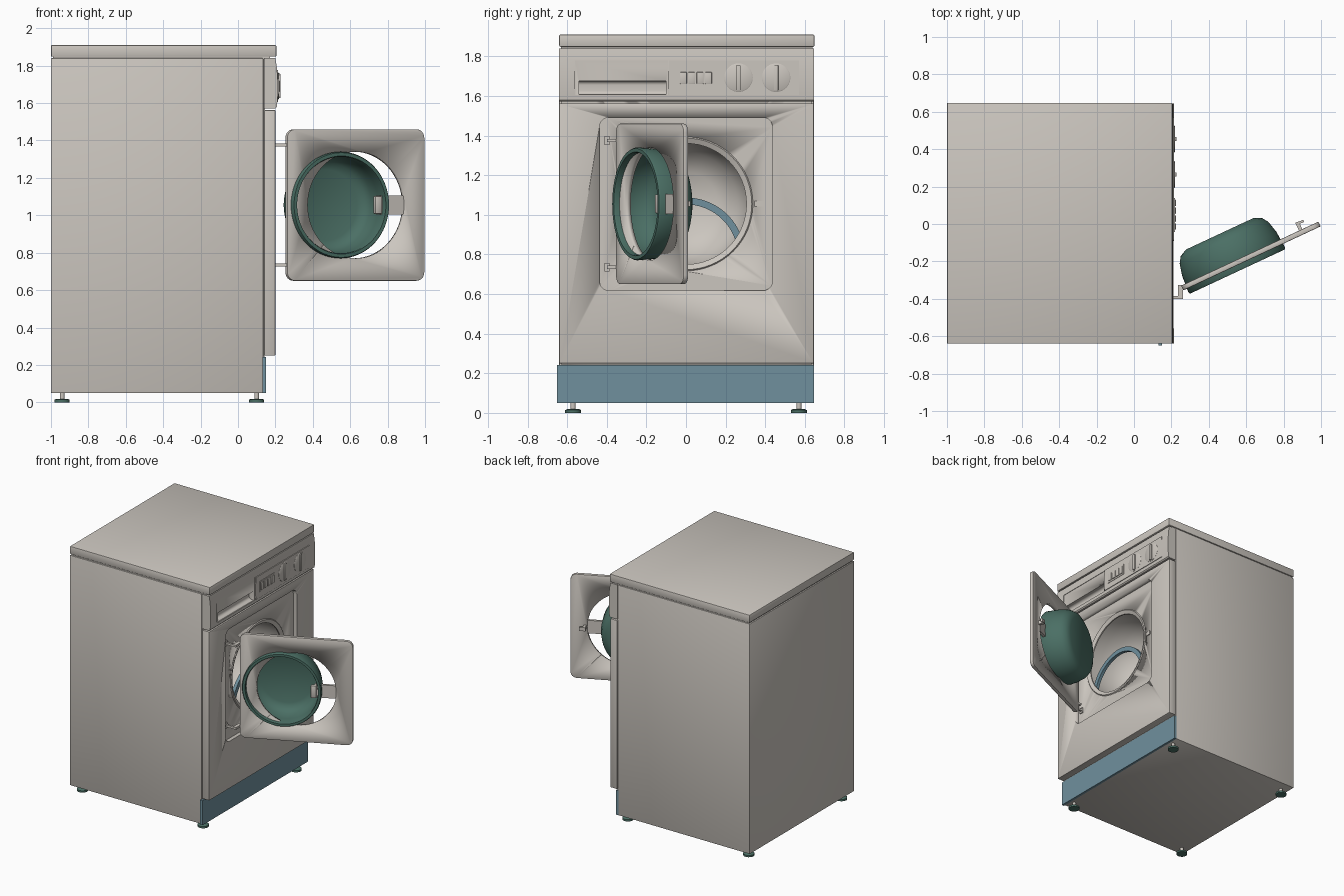
import bpy, bmesh
from math import sin, cos, pi, radians
from mathutils import Matrix, Vector

if "Cube" in bpy.data.objects:
    bpy.data.objects.remove(bpy.data.objects["Cube"])


def material(name, rgb):
    m = bpy.data.materials.new(name)
    m.use_nodes = True
    m.diffuse_color = (*rgb, 1)
    m.node_tree.nodes["Principled BSDF"].inputs["Base Color"].default_value = (*rgb, 1)
    return m


GREY = material("warm grey enamel", (0.60, 0.565, 0.52))
BLUE = material("slate blue", (0.16, 0.28, 0.34))
GREEN = material("dark green", (0.07, 0.16, 0.13))


def finish(name, bm, mat, smooth=True):
    bmesh.ops.recalc_face_normals(bm, faces=bm.faces)
    mesh = bpy.data.meshes.new(name)
    bm.to_mesh(mesh)
    bm.free()
    ob = bpy.data.objects.new(name, mesh)
    bpy.context.collection.objects.link(ob)
    mesh.materials.append(mat)
    if smooth:
        bpy.ops.object.select_all(action="DESELECT")
        ob.select_set(True)
        bpy.context.view_layer.objects.active = ob
        bpy.ops.object.shade_smooth_by_angle(angle=radians(35))
    return ob


def box(name, lo, hi, mat=GREY, round_axis=None, radius=0.0, edge=0.0):
    """Box between two corners; rounds edges along one axis, then all edges."""
    bm = bmesh.new()
    bmesh.ops.create_cube(bm, size=1)
    for v in bm.verts:
        v.co = Vector([l + (c + 0.5) * (h - l) for c, l, h in zip(v.co, lo, hi)])
    if round_axis is not None:
        picked = [e for e in bm.edges
                  if abs((e.verts[0].co - e.verts[1].co).normalized()[round_axis]) > 0.9]
        bmesh.ops.bevel(bm, geom=picked, offset=radius, segments=6, affect="EDGES", profile=0.5)
    if edge:
        sharp = [e for e in bm.edges if e.calc_face_angle(0) > 1]
        bmesh.ops.bevel(bm, geom=sharp, offset=edge, segments=2, affect="EDGES", profile=0.5)
    return finish(name, bm, mat)


def lathe(name, profile, axis, centre, mat, steps=64):
    """Spin (radius, height) points about the x, y or z axis."""
    bm = bmesh.new()
    pts = [bm.verts.new((r, 0, h)) for r, h in profile]
    edges = [bm.edges.new(pair) for pair in zip(pts, pts[1:])]
    bmesh.ops.spin(bm, geom=pts + edges, cent=(0, 0, 0), axis=(0, 0, 1),
                   angle=2 * pi, steps=steps)
    bmesh.ops.remove_doubles(bm, verts=bm.verts, dist=0.0005)
    turn = {"x": Matrix.Rotation(pi / 2, 4, "Y"), "z": Matrix.Identity(4),
            "y": Matrix.Rotation(pi / 2, 4, "X")}[axis]
    bmesh.ops.transform(bm, matrix=Matrix.Translation(centre) @ turn, verts=bm.verts)
    return finish(name, bm, mat)


def cylinder(name, radius, low, high, axis, centre, mat):
    return lathe(name, [(0, low), (radius, low), (radius, high), (0, high)], axis, centre, mat)


def cut(target, cutter):
    mod = target.modifiers.new("cut", "BOOLEAN")
    mod.operation = "DIFFERENCE"
    mod.solver = "EXACT"
    mod.object = cutter
    cutter.hide_render = True
    cutter.hide_set(True)


# Cabinet, worktop and plinth
DOOR_Z = 1.055
cabinet = box("cabinet", (-1, -0.64, 0.05), (0.135, 0.645, 1.84), edge=0.004)
box("worktop", (-1, -0.64, 1.848), (0.205, 0.648, 1.91), edge=0.006)
box("worktop_seam", (-0.99, -0.63, 1.83), (0.17, 0.638, 1.85))
box("plinth", (0.13, -0.65, 0.05), (0.15, 0.645, 0.242), BLUE)
front_panel = box("front_panel", (0.14, -0.64, 0.25), (0.2, 0.645, 1.562), edge=0.004)
box("panel_backing", (0.13, -0.63, 0.245), (0.145, 0.635, 1.84))

# Door recess and drum opening
recess = box("recess_cutter", (0.17, -0.437, 0.617), (0.3, 0.437, 1.492), round_axis=0, radius=0.05)
hole = cylinder("drum_cutter", 0.336, -0.3, 0.3, "x", (0, 0, DOOR_Z), GREY)
cut(front_panel, recess)
for part in (front_panel, cabinet, bpy.data.objects["panel_backing"]):
    cut(part, hole)
lathe("drum", [(0.338, 0.172), (0.332, 0.178), (0.305, 0.165), (0.305, 0.155), (0.325, 0.15),
               (0.325, 0.06), (0.31, -0.05), (0.26, -0.18), (0.16, -0.25), (0, -0.27)],
      "x", (0, 0, DOOR_Z), GREY)

# Blue arch across the drum mouth
bm = bmesh.new()
rows = []
for i in range(33):
    a = radians(15 + 150 * i / 32)
    rows.append([bm.verts.new((x, r * cos(a), 0.79 + r * sin(a)))
                 for x, r in ((0.155, 0.262), (0.155, 0.297), (0.13, 0.297), (0.13, 0.262))])
for a, b in zip(rows, rows[1:]):
    for k in range(4):
        bm.faces.new((a[k], a[(k + 1) % 4], b[(k + 1) % 4], b[k]))
bm.faces.new(rows[0])
bm.faces.new(rows[-1])
finish("drum_arch", bm, BLUE)

# Control fascia with a gently bowed front
bm = bmesh.new()
outline = [(0.14, 1.572), (0.2, 1.572), (0.208, 1.58), (0.213, 1.64), (0.213, 1.72),
           (0.208, 1.79), (0.2, 1.84), (0.14, 1.84)]
face = bm.faces.new([bm.verts.new((x, -0.64, z)) for x, z in outline])
side = bmesh.ops.extrude_face_region(bm, geom=[face])["geom"]
bmesh.ops.translate(bm, vec=(0, 1.285, 0),
                    verts=[g for g in side if isinstance(g, bmesh.types.BMVert)])
fascia = finish("control_fascia", bm, GREY)
cut(fascia, box("drawer_cutter", (0.205, -0.56, 1.605), (0.3, -0.09, 1.778)))
cut(fascia, box("grip_cutter", (0.165, -0.54, 1.606), (0.3, -0.1, 1.675), round_axis=1, radius=0.02))

# Button block
box("control_plate", (0.2, -0.085, 1.605), (0.215, 0.57, 1.778))
box("button_frame", (0.21, -0.042, 1.648), (0.218, 0.14, 1.732))
for i in range(4):
    y = -0.03 + i * 0.042
    box("button_%d" % (i + 1), (0.21, y, 1.66), (0.224, y + 0.034, 1.72), edge=0.003)

# Rotary knobs
for name, y in (("program_knob", 0.265), ("temperature_knob", 0.455)):
    lathe(name, [(0, 0.2), (0.072, 0.2), (0.072, 0.216), (0.067, 0.219), (0, 0.219)],
          "x", (0, y, 1.692), GREY, 40)
    box(name + "_grip", (0.21, y - 0.011, 1.627), (0.228, y + 0.011, 1.757), edge=0.003)

# Adjustable feet
for x in (-0.94, 0.1):
    for y in (-0.57, 0.57):
        lathe("foot", [(0, 0), (0.04, 0), (0.04, 0.014), (0.03, 0.019), (0, 0.019)],
              "z", (x, y, 0), GREEN, 24)
        cylinder("foot_stem", 0.013, 0.015, 0.06, "z", (x, y, 0), GREY)

# Door, built around its own centre and then swung open
plate = box("door_plate", (-0.405, -0.014, -0.405), (0.405, 0.014, 0.405),
            round_axis=1, radius=0.045, edge=0.005)
door_hole = cylinder("door_hole_cutter", 0.285, -0.1, 0.1, "y", (0, 0, 0), GREY)
cut(plate, door_hole)
bowl = lathe("door_bowl", [(0.258, 0.035), (0.262, 0.045), (0.28, 0.045), (0.285, 0.035),
                           (0.278, -0.06), (0.262, -0.125), (0.24, -0.158), (0.2, -0.178),
                           (0, -0.178), (0, -0.166), (0.19, -0.166), (0.228, -0.148),
                           (0.25, -0.115), (0.262, -0.05), (0.258, 0.035)],
             "y", (-0.1, 0, 0), GREEN)
latch_bar = box("latch_bar", (0.13, -0.01, -0.05), (0.3, 0.01, 0.05))
latch_handle = box("latch_handle", (0.105, -0.035, -0.048), (0.145, -0.005, 0.048), edge=0.006)
latch_hook = box("latch_hook", (0.29, 0.01, -0.014), (0.31, 0.06, 0.014))
hook_tip = box("hook_tip", (0.29, 0.045, -0.014), (0.335, 0.058, 0.014))
swing = Matrix.Translation((0.625, -0.171, DOOR_Z)) @ Matrix.Rotation(radians(25), 4, "Z")
for part in (plate, door_hole, bowl, latch_bar, latch_handle, latch_hook, hook_tip):
    part.matrix_world = swing

# Hinges and latch slot in the recess
for z in (0.735, 1.375):
    box("hinge_leaf", (0.168, -0.412, z - 0.022), (0.178, -0.385, z + 0.022))
    box("hinge_arm", (0.17, -0.4, z - 0.008), (0.25, -0.385, z + 0.008))
    box("hinge_link", (0.235, -0.4, z - 0.008), (0.262, -0.325, z + 0.008))
box("latch_slot", (0.165, 0.345, DOOR_Z - 0.014), (0.176, 0.39, DOOR_Z + 0.014))
